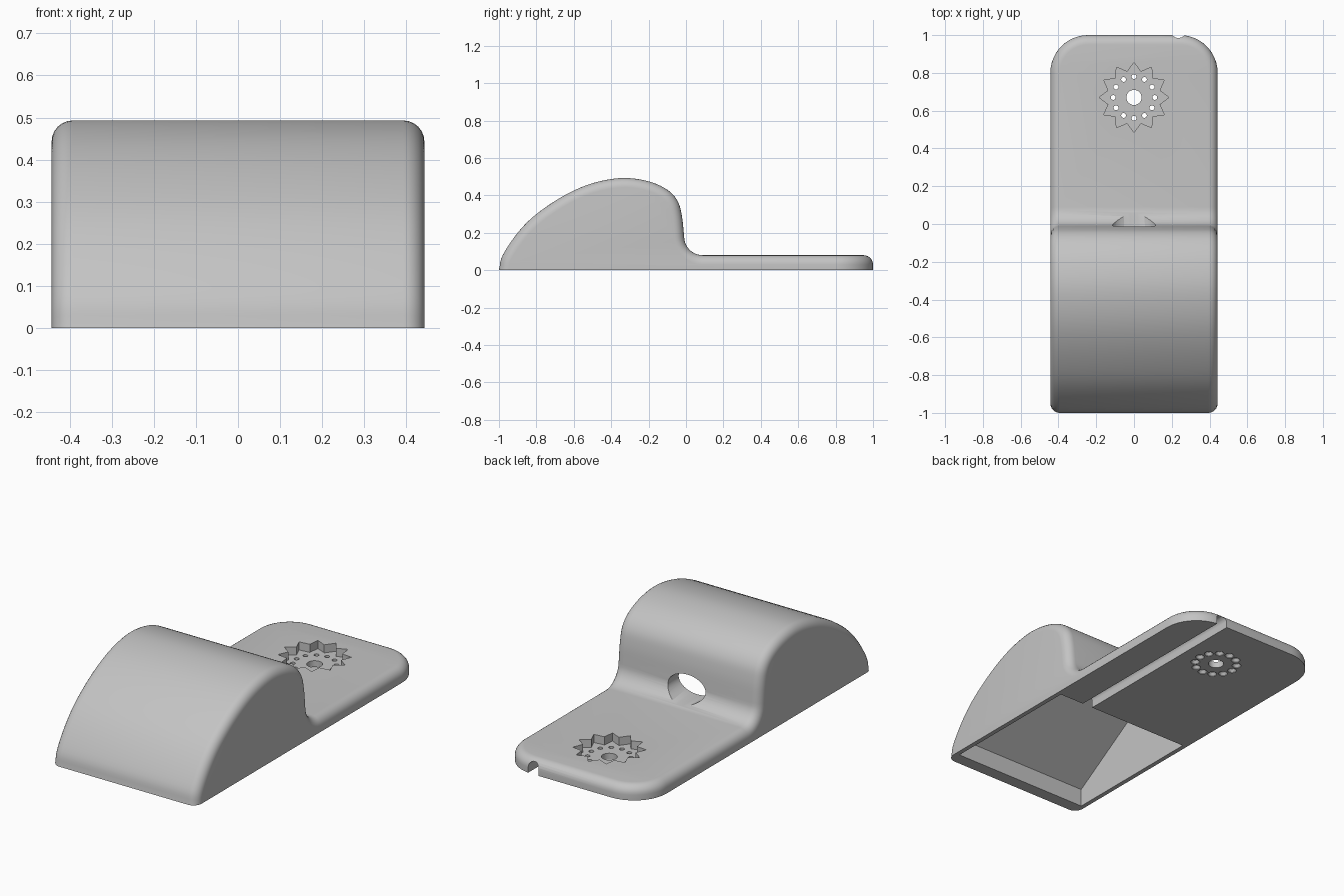
import bpy, bmesh, math
from mathutils import Vector

if "Cube" in bpy.data.objects:
    bpy.data.objects.remove(bpy.data.objects["Cube"], do_unlink=True)

HALF = 0.443      # half width of the body
THICK = 0.08      # thickness of the rear slab
ROUND = 0.05      # rounding of the upper edges

grey = bpy.data.materials.new("plain grey")
grey.use_nodes = True
COLOUR = (0.55, 0.55, 0.55, 1)
grey.diffuse_color = COLOUR
grey.node_tree.nodes["Principled BSDF"].inputs["Base Color"].default_value = COLOUR


def make(name, bm):
    bmesh.ops.recalc_face_normals(bm, faces=bm.faces[:])
    mesh = bpy.data.meshes.new(name)
    bm.to_mesh(mesh)
    bm.free()
    mesh.materials.append(grey)
    obj = bpy.data.objects.new(name, mesh)
    bpy.context.collection.objects.link(obj)
    return obj


def loft(bm, rings):
    """Skin closed rings of points and cap both ends."""
    rings = [[bm.verts.new(p) for p in ring] for ring in rings]
    n = len(rings[0])
    for a, b in zip(rings, rings[1:]):
        for i in range(n):
            j = (i + 1) % n
            bm.faces.new((a[i], a[j], b[j], b[i]))
    bm.faces.new(rings[0])
    bm.faces.new(rings[-1])


def circle(n, rx, ry=None):
    ry = rx if ry is None else ry
    return [(rx * math.cos(math.tau * i / n), ry * math.sin(math.tau * i / n)) for i in range(n)]


def smooth_path(points, steps=5):
    """Catmull-Rom curve through the points."""
    p = [Vector(q) for q in points]
    p = [2 * p[0] - p[1]] + p + [2 * p[-1] - p[-2]]
    out = []
    for a, b, c, d in zip(p, p[1:], p[2:], p[3:]):
        for k in range(steps):
            t = k / steps
            out.append(0.5 * (2 * b + (c - a) * t + (2 * a - 5 * b + 4 * c - d) * t * t
                              + (3 * b - a - 3 * c + d) * t ** 3))
    return [tuple(v) for v in out] + [tuple(points[-1])]


# Body: side profile of hump, concave fillet and slab, swept across the width
hump = smooth_path([(-1, 0), (-0.98, 0.08), (-0.9, 0.2), (-0.8, 0.3), (-0.65, 0.4),
                    (-0.5, 0.465), (-0.34, 0.493), (-0.2, 0.475), (-0.1, 0.43),
                    (-0.045, 0.37), (-0.022, 0.29), (-0.01, 0.18)])
fillet = [(0.09 - 0.1 * math.cos(a), 0.18 - 0.1 * math.sin(a))
          for a in (math.pi / 2 * k / 9 for k in range(1, 10))]
profile = hump + fillet + [(1, THICK), (1, 0)]
bm = bmesh.new()
loft(bm, [[(x, y, z) for y, z in profile] for x in (-HALF, HALF)])
bmesh.ops.recalc_face_normals(bm, faces=bm.faces[:])

# Round the two rear corners in plan, then the whole upper rim
corners = [e for e in bm.edges
           if all(v.co.y > 0.99 and abs(v.co.x) > 0.4 for v in e.verts)
           and abs(e.verts[0].co.z - e.verts[1].co.z) > 0.01]
bmesh.ops.bevel(bm, geom=corners, offset=0.2, segments=12, profile=0.5,
                affect='EDGES', clamp_overlap=False)
rim = [e for e in bm.edges if len(e.link_faces) == 2
       and e.calc_face_angle() > 1.0 and max(v.co.z for v in e.verts) > 0.001]
bmesh.ops.bevel(bm, geom=rim, offset=ROUND, segments=6, profile=0.5,
                affect='EDGES', clamp_overlap=False)
body = make("body", bm)

cutters = []

# Cavity under the hump
cavity = [(-0.93, -0.05), (-0.93, 0.1), (-0.45, 0.405), (-0.22, 0.41),
          (-0.1, 0.34), (-0.1, -0.05)]
bm = bmesh.new()
loft(bm, [[(x, y, z) for y, z in cavity] for x in (-0.418, 0.418)])
cutters.append(make("cavity_cutter", bm))

# Oval opening in the rear wall
bm = bmesh.new()
loft(bm, [[(x, y, 0.156 + z) for x, z in circle(40, 0.115, 0.071)] for y in (-0.16, 0.15)])
cutters.append(make("opening_cutter", bm))

# Round-topped channel along the underside to the rear edge
arch = [(0.032 * math.cos(a), 0.034 + 0.032 * math.sin(a))
        for a in (math.pi * k / 14 for k in range(15))]
arch += [(-0.032, -0.05), (0.032, -0.05)]
bm = bmesh.new()
loft(bm, [[(0.235 + x, y, z) for x, z in arch] for y in (-0.14, 1.1)])
cutters.append(make("channel_cutter", bm))

# Centre hole and ring of twelve holes, widened below
CENTRE = 0.67
bm = bmesh.new()
loft(bm, [[(x, CENTRE + y, z) for x, y in circle(32, 0.04)] for z in (-0.05, 0.15)])
for cx, cy in circle(12, 0.11):
    loft(bm, [[(cx + x, CENTRE + cy + y, z) for x, y in circle(14, r)]
              for r, z in ((0.024, -0.02), (0.024, 0.003), (0.013, 0.018), (0.013, 0.15))])
cutters.append(make("holes_cutter", bm))

# Twelve-pointed star pocket in the slab top
star = [(x * s, y * s) for i, (x, y) in enumerate(circle(24, 0.185))
        for s in ((0.76 if i % 2 else 1.0),)]
bm = bmesh.new()
loft(bm, [[(x, CENTRE + y, z) for x, y in star] for z in (0.035, 0.2)])
cutters.append(make("star_cutter", bm))

# Cut everything out of the body and drop the cutters
for cutter in cutters:
    cutter.hide_render = True
    mod = body.modifiers.new(cutter.name, 'BOOLEAN')
    mod.operation = 'DIFFERENCE'
    mod.solver = 'EXACT'
    mod.object = cutter
bpy.context.view_layer.update()
depsgraph = bpy.context.evaluated_depsgraph_get()
result = bpy.data.meshes.new_from_object(body.evaluated_get(depsgraph))
body.modifiers.clear()
body.data = result
result.materials.clear()
result.materials.append(grey)
for cutter in cutters:
    bpy.data.objects.remove(cutter, do_unlink=True)

bpy.ops.object.select_all(action='DESELECT')
body.select_set(True)
bpy.context.view_layer.objects.active = body
bpy.ops.object.shade_smooth_by_angle(angle=math.radians(30))
